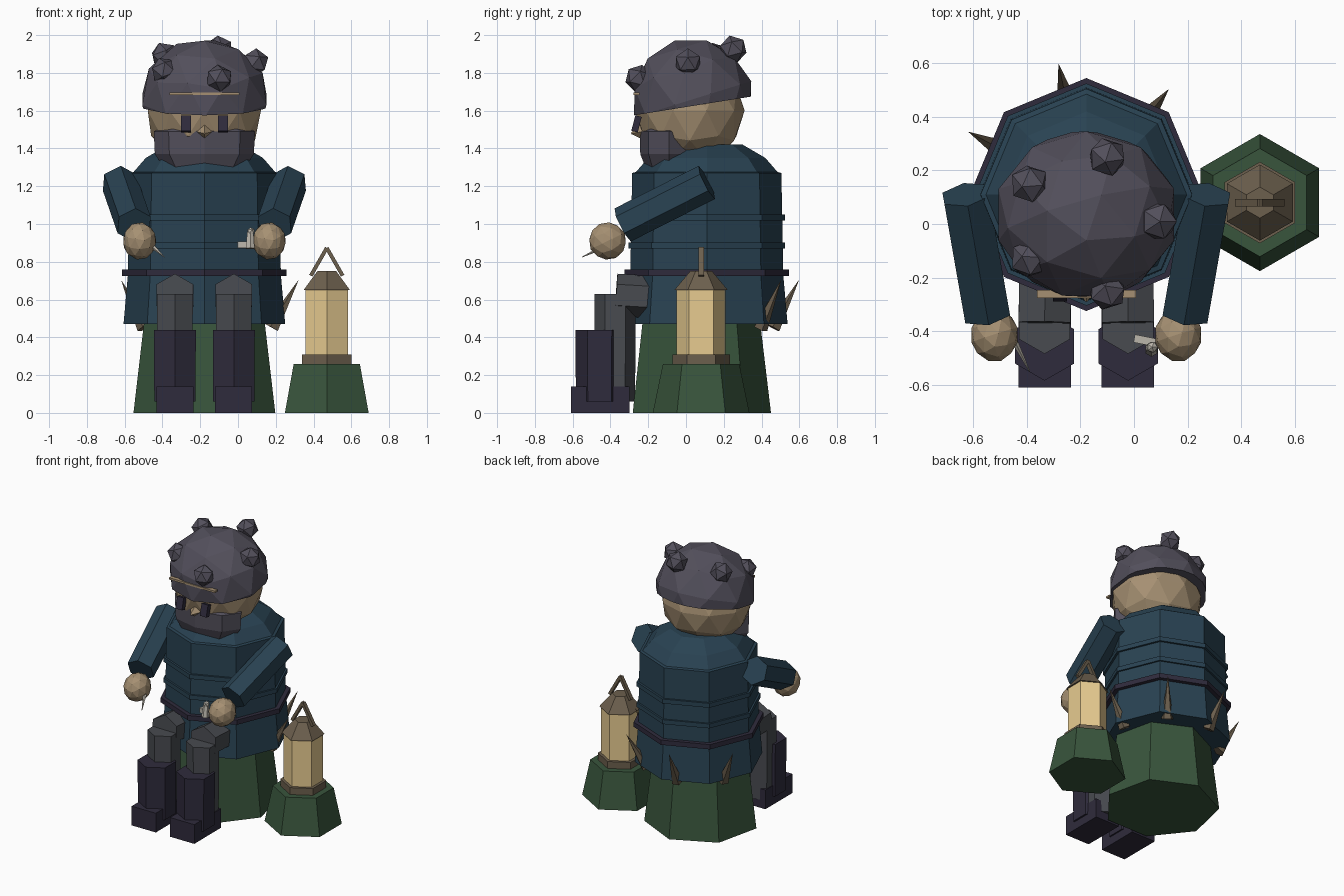
import bpy, bmesh
from math import sin, cos, pi, radians
from mathutils import Vector, Matrix, Euler

if "Cube" in bpy.data.objects:
    bpy.data.objects.remove(bpy.data.objects["Cube"])

CX = -0.178  # figure's own centre line


def mat(name, *rgb):
    m = bpy.data.materials.new(name)
    m.diffuse_color = (*rgb, 1)
    m.use_nodes = True
    m.node_tree.nodes["Principled BSDF"].inputs["Base Color"].default_value = m.diffuse_color
    return m


COAT = mat("coat_blue", .022, .055, .085)
HAIR = mat("hair_grey", .085, .078, .105)
SKIN = mat("skin", .38, .28, .17)
NAVY = mat("navy", .028, .024, .045)
CLOTH = mat("trouser_grey", .065, .07, .08)
GREEN = mat("moss_green", .04, .09, .045)
GLOW = mat("lantern_glow", .8, .6, .28)
BRONZE = mat("bronze", .15, .115, .075)
BONE = mat("bone", .5, .47, .41)


def finish(name, bm, material, matrix=Matrix()):
    bm.transform(matrix)
    bmesh.ops.recalc_face_normals(bm, faces=bm.faces)
    me = bpy.data.meshes.new(name)
    bm.to_mesh(me)
    bm.free()
    me.materials.append(material)
    ob = bpy.data.objects.new(name, me)
    bpy.context.collection.objects.link(ob)
    return ob


def lathe(name, material, profile, n, matrix=Matrix(), sy=1):
    """Faceted turning from (z, radius) pairs, first corner on +y."""
    bm = bmesh.new()
    rings = [[bm.verts.new((r * cos(pi/2 + 2*pi*i/n), sy * r * sin(pi/2 + 2*pi*i/n), z))
              for i in range(n)] for z, r in profile]
    for a, b in zip(rings, rings[1:]):
        for i in range(n):
            bm.faces.new((a[i], a[(i+1) % n], b[(i+1) % n], b[i]))
    bm.faces.new(rings[0])
    bm.faces.new(rings[-1])
    return finish(name, bm, material, matrix)


def rod(name, material, p, q, r1, r2, n=6):
    p, q = Vector(p), Vector(q)
    m = Matrix.Translation(p) @ (q - p).to_track_quat('Z', 'Y').to_matrix().to_4x4()
    return lathe(name, material, [(0, r1), ((q - p).length, r2)], n, m)


def box(name, material, c, size, rot=(0, 0, 0)):
    bm = bmesh.new()
    bmesh.ops.create_cube(bm, size=1)
    return finish(name, bm, material, Matrix.LocRotScale(Vector(c), Euler(rot), Vector(size)))


def ball(name, material, c, size, rot=(0, 0, 0), sub=2, cut=None):
    bm = bmesh.new()
    bmesh.ops.create_icosphere(bm, subdivisions=sub, radius=1)
    bm.transform(Matrix.LocRotScale(Vector(c), Euler(rot), Vector(size)))
    if cut:
        res = bmesh.ops.bisect_plane(bm, geom=bm.verts[:] + bm.edges[:] + bm.faces[:],
                                     plane_co=cut[0], plane_no=cut[1], clear_inner=True)
        edges = [e for e in res['geom_cut'] if isinstance(e, bmesh.types.BMEdge)]
        bmesh.ops.contextual_create(bm, geom=edges)
    return finish(name, bm, material)


def at(x, y, z=0):
    return Matrix.Translation((x, y, z))


# Seat mound
lathe("seat_mound", GREEN, [(0, .385), (.50, .325)], 7, at(CX, .065))

# Coat with shoulders, two ribs and belt
lathe("coat", COAT, [(.47, .428), (.73, .405), (1.27, .395), (1.275, .375), (1.35, .31), (1.42, .19)],
      8, at(CX, .11))
for z in (.885, 1.035):
    lathe("coat_rib", COAT, [(z - .016, .415), (z + .016, .415)], 8, at(CX, .11))
lathe("belt", NAVY, [(.725, .435), (.76, .435)], 8, at(CX, .11))

# Thorns poking out under the back of the coat
for deg in (2, 52, 102, 152):
    d = Vector((cos(radians(deg)), sin(radians(deg)), 0))
    o = Vector((CX, .11, 0))
    rod("thorn", BRONZE, o + d*.36 + Vector((0, 0, .45)), o + d*.497 + Vector((0, 0, .70)), .04, .001, 5)

# Head and tilted hair dome
ball("head", SKIN, (CX, .02, 1.60), (.315, .29, .30))
ball("hair", HAIR, (CX, .035, 1.66), (.345, .325, .325), (.3, 0, 0),
     cut=((CX, .035, 1.625), (0, -.16, 1)))
for x, y, z in ((-.39, .15, 1.89), (-.10, .25, 1.925), (.09, .01, 1.855), (-.39, -.13, 1.81), (-.10, -.25, 1.77)):
    ball("hair_knob", HAIR, (x, y, z), (.075,) * 3, (y, x, 0), 1)
box("brow_crease", SKIN, (CX, -.262, 1.69), (.37, .03, .014))

# Face
rod("nose", SKIN, (CX, -.22, 1.49), (CX, -.29, 1.48), .05, .004, 4)
lathe("beard", HAIR, [(1.30, .215), (1.37, .262), (1.49, .268), (1.52, .20)], 8, at(CX, -.09), .58)

# Paired parts
for s in (-1, 1):
    def X(d):
        return CX + s * d
    box("eye", NAVY, (X(.098), -.262, 1.53), (.052, .035, .085), (-.25, 0, 0))
    rod("sleeve", COAT, (X(.45), .11, 1.22), (X(.372), -.335, .995), .098, .098)
    ball("hand", SKIN, (X(.343), -.415, .91), (.09, .10, .10), (.45, 0, 0))
    rod("thigh", CLOTH, (X(.15), .05, .60), (X(.156), -.37, .625), .112, .112)
    lathe("shin", CLOTH, [(.06, .105), (.63, .11)], 6, at(X(.156), -.375))
    lathe("boot", NAVY, [(.06, .126), (.44, .128)], 6, at(X(.156), -.457))
    box("foot", NAVY, (X(.155), -.455, .07), (.195, .31, .14))

# Carving needle and small carved figure
rod("needle", BONE, (-.46, -.41, .89), (-.39, -.55, .825), .015, .002, 5)
box("carving_base", BONE, (.04, -.435, .89), (.08, .03, .035), (0, 0, -.2))
rod("carving_body", BONE, (.065, -.47, .87), (.065, -.46, .95), .026, .02)
ball("carving_head", BONE, (.068, -.46, .96), (.023,) * 3, sub=1)

# Lantern on its own mound
L = at(.47, .08)
lathe("lantern_mound", GREEN, [(0, .256), (.26, .202)], 6, L)
lathe("lantern_base", BRONZE, [(.26, .152), (.31, .152)], 6, L)
lathe("lantern_glass", GLOW, [(.31, .13), (.65, .13)], 6, L)
lathe("lantern_roof", BRONZE, [(.65, .142), (.75, .058)], 6, L)
for s in (-1, 1):
    box("lantern_handle", BRONZE, (.47 + s*.042, .08, .80), (.02, .028, .17), (0, -s*.52, 0))
